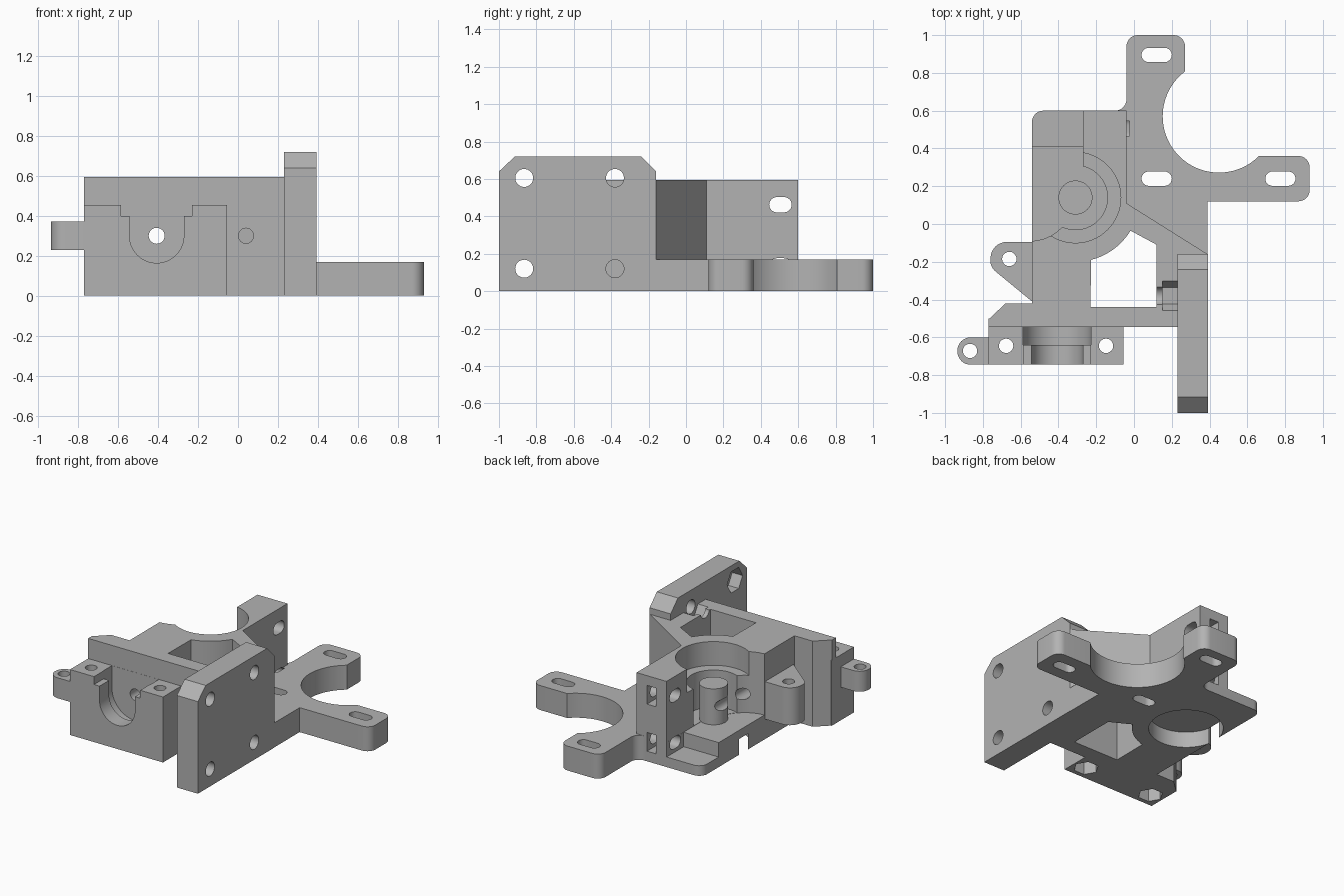
import bpy, bmesh
from math import pi, cos, sin, radians
from mathutils import Vector, Matrix

cube = bpy.data.objects.get("Cube")
if cube:
    bpy.data.objects.remove(cube, do_unlink=True)

grey = bpy.data.materials.new("plain_grey")
grey.use_nodes = True
COLOUR = (0.45, 0.45, 0.45, 1)
grey.diffuse_color = COLOUR
grey.node_tree.nodes["Principled BSDF"].inputs["Base Color"].default_value = COLOUR


def rounded(points):
    """Turn (x, y[, radius]) corners into an outline with rounded corners."""
    out = []
    for i, p in enumerate(points):
        c = Vector(p[:2])
        if len(p) == 2:
            out.append(c)
            continue
        a = (Vector(points[i - 1][:2]) - c).normalized()
        b = (Vector(points[(i + 1) % len(points)][:2]) - c).normalized()
        half = a.angle(b) / 2
        mid = c + (a + b).normalized() * p[2] / sin(half)
        start = c + a * p[2] / (sin(half) / cos(half)) - mid
        end = c + b * p[2] / (sin(half) / cos(half)) - mid
        turn = start.angle_signed(end)
        for k in range(9):
            out.append(mid + Matrix.Rotation(-turn * k / 8, 2) @ start)
    return out


def prism(name, points, lo, hi, axis="Z"):
    """Extrude an outline along an axis (Z: x,y  Y: x,z  X: y,z)."""
    place = {"Z": lambda u, v, w: (u, v, w),
             "Y": lambda u, v, w: (u, w, v),
             "X": lambda u, v, w: (w, u, v)}[axis]
    bm = bmesh.new()
    loops = [[bm.verts.new(place(p[0], p[1], w)) for p in points] for w in (lo, hi)]
    n = len(points)
    bm.faces.new(loops[0])
    bm.faces.new(loops[1])
    for i in range(n):
        j = (i + 1) % n
        bm.faces.new((loops[0][i], loops[0][j], loops[1][j], loops[1][i]))
    bmesh.ops.recalc_face_normals(bm, faces=bm.faces)
    mesh = bpy.data.meshes.new(name)
    bm.to_mesh(mesh)
    bm.free()
    obj = bpy.data.objects.new(name, mesh)
    bpy.context.scene.collection.objects.link(obj)
    mesh.materials.append(grey)
    return obj


def disc(u, v, r, n=64, start=0.0):
    return [(u + r * cos(start + 2 * pi * i / n), v + r * sin(start + 2 * pi * i / n))
            for i in range(n)]


def rect(u0, v0, u1, v1):
    return [(u0, v0), (u1, v0), (u1, v1), (u0, v1)]


def slot(u, v, length, r):
    h = length / 2 - r
    right = [(u + h + r * sin(pi * i / 12), v - r * cos(pi * i / 12)) for i in range(13)]
    return right + [(2 * u - x, 2 * v - y) for x, y in right]


def combine(tool, operation):
    mod = body.modifiers.new("combine", "BOOLEAN")
    mod.object = tool
    mod.operation = operation
    mod.solver = "EXACT"
    with bpy.context.temp_override(object=body, active_object=body):
        bpy.ops.object.modifier_apply(modifier=mod.name)
    bpy.data.objects.remove(tool, do_unlink=True)


def add(*args):
    combine(prism("addition", *args), "UNION")


def cut(*args):
    combine(prism("cutter", *args), "DIFFERENCE")


TOP, BASE = 0.595, 0.17
BEAR = (-0.31, 0.14)

# Main tall housing
body = prism("extruder_body", rounded([
    (-0.77, -0.545), (0.3, -0.545), (0.39, -0.3), (0.39, -0.16), (-0.04, 0.11),
    (-0.04, 0.6), (-0.54, 0.6, 0.06), (-0.54, -0.42), (-0.68, -0.42), (-0.77, -0.505)]),
    0, TOP)

# Motor plate with two arms
add(rounded([(-0.1, 0.1), (0.39, -0.16), (0.39, 0.12), (0.93, 0.12, 0.06),
             (0.93, 0.36, 0.06), (0.65, 0.36), (0.45, 0.5), (0.27, 0.81),
             (0.27, 1.0, 0.06), (-0.04, 1.0, 0.06), (-0.04, 0.6, 0.06), (-0.11, 0.6)]),
    0, BASE)
cut(disc(0.45, 0.57, 0.298, 96), -0.1, 0.3)
for x, y in ((0.12, 0.895), (0.12, 0.24), (0.775, 0.24)):
    cut(slot(x, y, 0.16, 0.038), -0.1, 0.3)

# Upright carriage plate
add([(-1, 0), (-0.16, 0), (-0.16, 0.64), (-0.24, 0.72), (-0.915, 0.72), (-1, 0.64)],
    0.23, 0.392, "X")

# Front groove mount block
add(rect(-0.77, -0.745, -0.055, -0.5), 0, 0.455)

# Side lugs with screw holes
add(rounded([(-0.5, -0.41), (-0.54, -0.41), (-0.765, -0.225, 0.075), (-0.75, -0.095, 0.085),
             (-0.5, -0.095)]), 0.14, 0.4)
add(rounded([(-0.935, -0.745, 0.07), (-0.7, -0.745), (-0.7, -0.6), (-0.935, -0.6, 0.07)]),
    0.23, 0.372)
for x, y in ((-0.66, -0.185), (-0.868, -0.672)):
    cut(disc(x, y, 0.038, 32), 0.05, 0.5)

# Window between the walls, following the bearing boss
angles = [radians(-31 - 45 * i / 12) for i in range(13)]
arc = [(BEAR[0] + 0.34 * cos(a), BEAR[1] + 0.34 * sin(a)) for a in angles]
cut([(-0.23, -0.44), (0.12, -0.44), (0.12, -0.11)] + arc, -0.1, 0.8)

# Idler space, low step and bearing seats
cut(rect(-0.7, 0.14, -0.27, 0.7), BASE, 0.8)
cut(disc(-0.55, 0.14, 0.23), BASE, 0.8)
cut(rect(-0.7, 0.412, -0.271, 0.75), 0.07, 0.4)
cut(disc(*BEAR, 0.24), 0.43, 0.8)
cut(disc(*BEAR, 0.17), BASE + 0.002, 0.7)
cut(disc(*BEAR, 0.235), -0.1, 0.11)
add(disc(*BEAR, 0.09, 48), 0.14, 0.42)

# Groove mount channel, its wide inner ring and top notch
for r, y0, y1 in ((0.136, -0.8, -0.63), (0.18, -0.64, -0.546)):
    bowl = [(-0.407 + r * cos(pi + pi * i / 32), 0.3 + r * sin(pi + pi * i / 32))
            for i in range(33)]
    cut(bowl + [(-0.407 + r, 0.5), (-0.407 - r, 0.5)], y0, y1, "Y")
cut(rect(-0.585, 0.4, -0.23, 0.5), -0.8, -0.546, "Y")

# Filament path and front screw hole
cut(disc(-0.407, 0.3, 0.04, 32), -0.7, 0.8, "Y")
cut(disc(0.04, 0.3, 0.038, 32), -0.6, -0.4, "Y")

# Mount block screws with nut traps underneath
for x in (-0.677, -0.148):
    cut(disc(x, -0.645, 0.038, 32), -0.1, 0.6)
    cut(disc(x, -0.645, 0.08, 6), -0.1, 0.1)

# Carriage plate screws with hexagonal nut traps
for z in (0.605, 0.12):
    for y, back in ((-0.865, 0.2), (-0.38, 0.15)):
        cut(disc(y, z, 0.048, 32), 0.1, 0.5, "X")
        cut(disc(y, z, 0.085, 6), back, back + 0.08 + (0.03 if back > 0.18 else 0), "X")

# Idler tension slots with square nut pockets
for z in (0.462, 0.135):
    cut(slot(0.505, z, 0.12, 0.041), -0.7, -0.025, "X")
    cut(rect(-0.19, z - 0.065, -0.12, z + 0.065), 0.43, 0.7, "Y")

# Smooth the bores and rounded corners, keep edges sharp
bpy.ops.object.select_all(action="DESELECT")
body.select_set(True)
bpy.context.view_layer.objects.active = body
bpy.ops.object.shade_smooth_by_angle(angle=radians(30))
